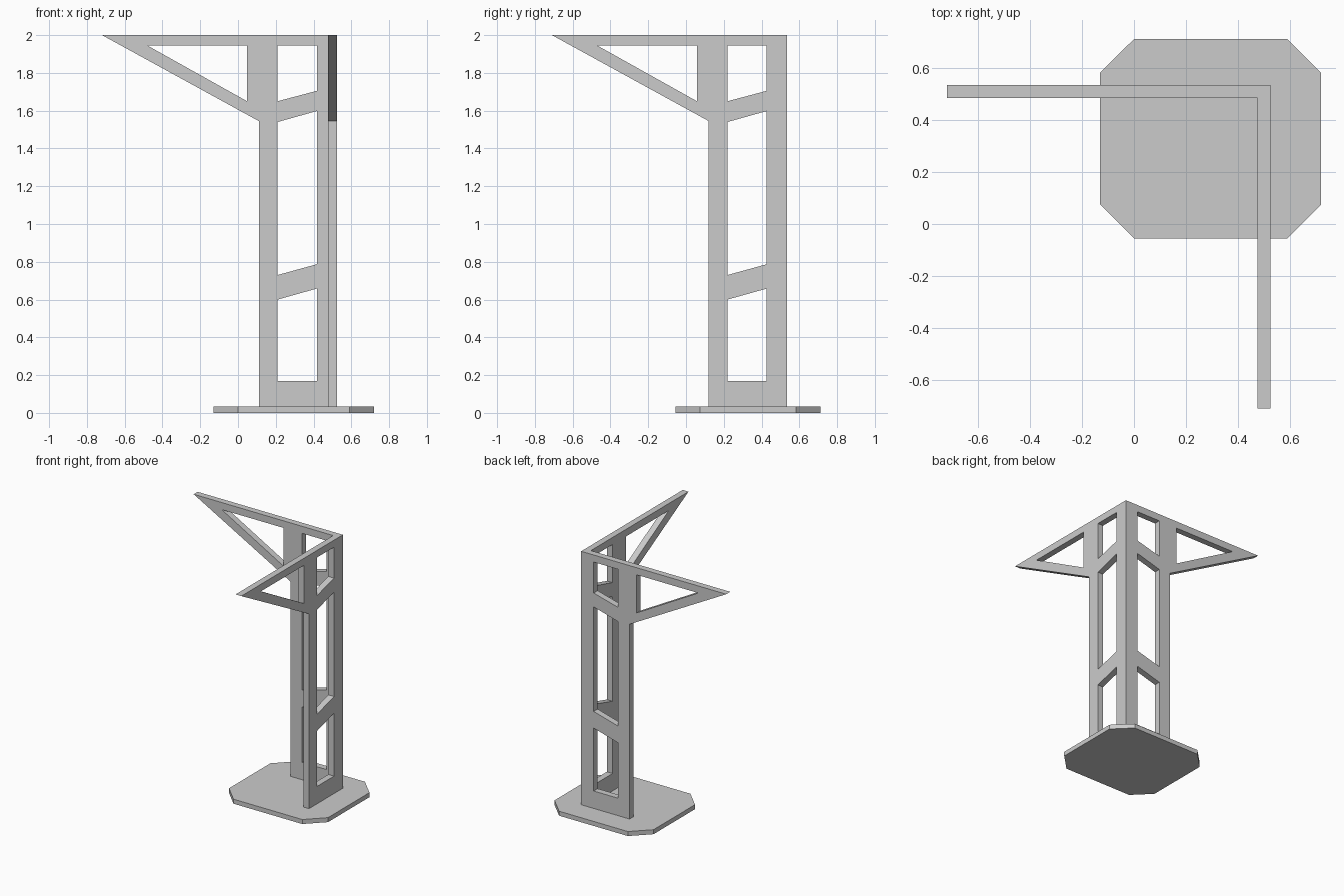
import bpy, bmesh

if "Cube" in bpy.data.objects:
    bpy.data.objects.remove(bpy.data.objects["Cube"])

CORNER_X, CORNER_Y = 0.525, 0.535   # outer vertical edge shared by both panels
T = 0.049                           # panel thickness
BASE_H = 0.035


def finish(bm, name):
    bmesh.ops.remove_doubles(bm, verts=bm.verts, dist=1e-4)
    bmesh.ops.recalc_face_normals(bm, faces=bm.faces)
    mesh = bpy.data.meshes.new(name)
    bm.to_mesh(mesh)
    bm.free()
    bpy.context.collection.objects.link(bpy.data.objects.new(name, mesh))


# Panel profile as (distance from corner, height): outline, then cut-outs
LOOPS = [
    [(0, BASE_H), (0, 2), (1.245, 2), (0.415, 1.545), (0.415, BASE_H)],
    [(1.005, 1.945), (0.477, 1.945), (0.477, 1.65)],
    [(0.315, 1.945), (0.108, 1.945), (0.108, 1.705), (0.315, 1.65)],
    [(0.315, 1.54), (0.108, 1.598), (0.108, 0.787), (0.315, 0.73)],
    [(0.315, 0.60), (0.108, 0.658), (0.108, 0.17), (0.315, 0.17)],
]


def add_panel(bm, place):
    layers = []
    for d in (0, T):
        # Inner layer starts at the mitre line
        loops = [[bm.verts.new(place(max(s, d), d, z)) for s, z in lp] for lp in LOOPS]
        edges = [bm.edges.new((lp[i - 1], lp[i])) for lp in loops for i in range(len(lp))]
        bmesh.ops.triangle_fill(bm, edges=edges, use_beauty=True)
        layers.append(loops)
    # Rim faces, leaving the mitre open so the two panels weld together
    for prof, a, b in zip(LOOPS, *layers):
        for i in range(len(prof)):
            if prof[i - 1][0] == 0 and prof[i][0] == 0:
                continue
            bm.faces.new((a[i - 1], a[i], b[i], b[i - 1]))


# Corner post: two identical bracket panels at a right angle
bm = bmesh.new()
add_panel(bm, lambda s, d, z: (CORNER_X - s, CORNER_Y - d, z))
add_panel(bm, lambda s, d, z: (CORNER_X - d, CORNER_Y - s, z))
finish(bm, "corner_post_with_arms")

# Chamfered base plate
outline = [(0, -0.055), (0.59, -0.055), (0.72, 0.075), (0.72, 0.583),
           (0.59, 0.712), (0, 0.712), (-0.13, 0.583), (-0.13, 0.075)]
bm = bmesh.new()
low = [bm.verts.new((x, y, 0)) for x, y in outline]
top = [bm.verts.new((x, y, BASE_H)) for x, y in outline]
bm.faces.new(low[::-1])
bm.faces.new(top)
for i in range(len(outline)):
    bm.faces.new((low[i - 1], low[i], top[i], top[i - 1]))
finish(bm, "base_plate")
